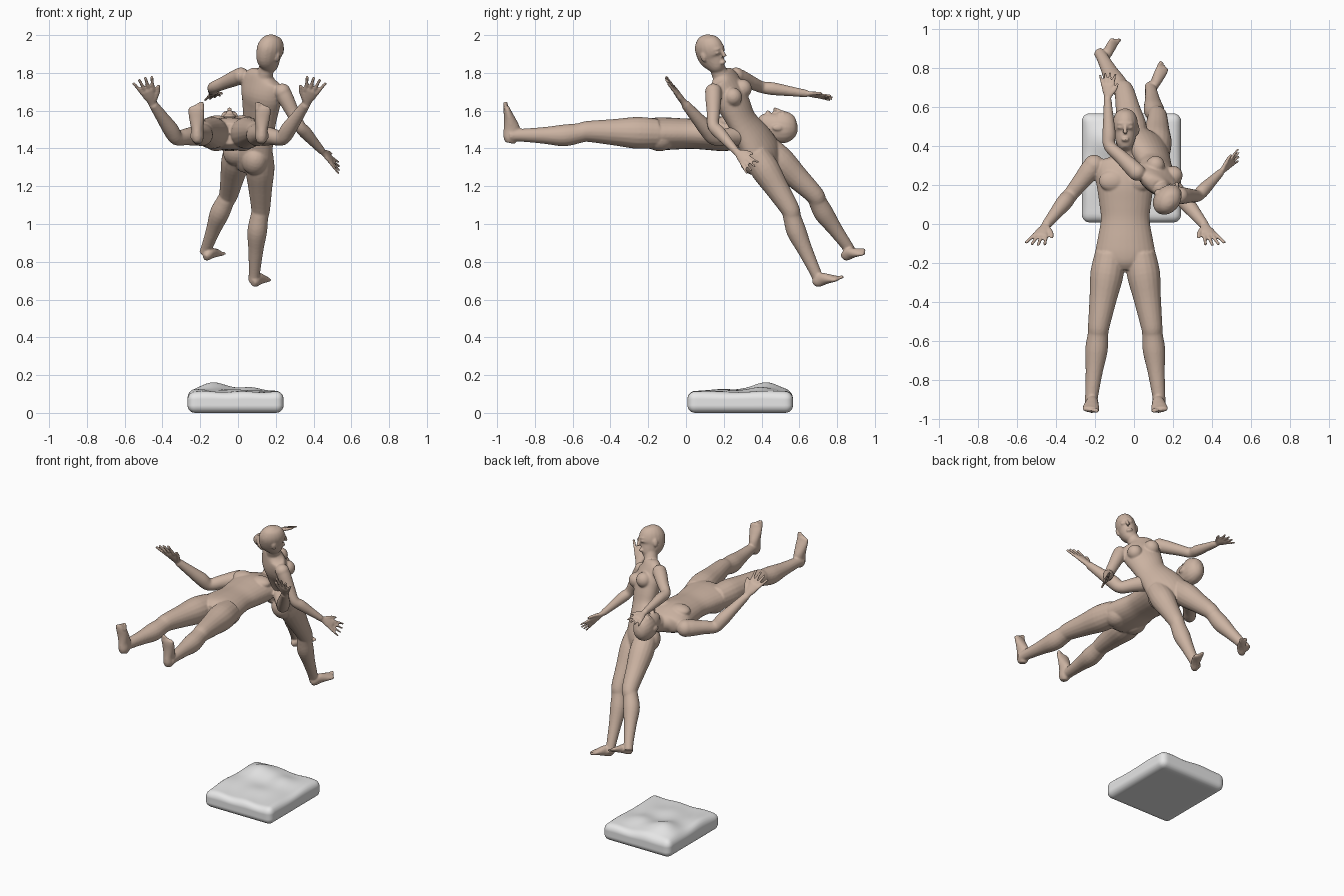
import bpy
import bmesh
import math
from mathutils import Vector, Matrix

default_cube = bpy.data.objects.get("Cube")
if default_cube:
    bpy.data.objects.remove(default_cube, do_unlink=True)


def vec(x, y, z):
    return Vector((x, y, z))


def make_material(name, colour):
    material = bpy.data.materials.new(name)
    material.use_nodes = True
    material.diffuse_color = (*colour, 1)
    material.node_tree.nodes["Principled BSDF"].inputs["Base Color"].default_value = (*colour, 1)
    return material


def make_object(name, bm, material):
    bmesh.ops.recalc_face_normals(bm, faces=bm.faces)
    for face in bm.faces:
        face.smooth = True
    mesh = bpy.data.meshes.new(name)
    bm.to_mesh(mesh)
    bm.free()
    mesh.materials.append(material)
    obj = bpy.data.objects.new(name, mesh)
    bpy.context.collection.objects.link(obj)
    return obj


def across(vector, axis):
    """Unit part of vector that is perpendicular to axis."""
    return (vector - axis * vector.dot(axis)).normalized()


def spline(p, q, r, s, t):
    return 0.5 * (2 * q + (r - p) * t + (2 * p - 5 * q + 4 * r - s) * t * t
                  + (3 * q - p - 3 * r + s) * t ** 3)


def loft(bm, sections, side, sides=18, steps=4):
    """Closed tube through (centre, half width, half depth) sections."""
    rows = [(*centre, a, b) for centre, a, b in sections]
    last = len(rows) - 1
    dense = []
    for i in range(last):
        near = [rows[max(i - 1, 0)], rows[i], rows[i + 1], rows[min(i + 2, last)]]
        for j in range(steps):
            dense.append([spline(*values, j / steps) for values in zip(*near)])
    dense.append(list(rows[-1]))
    rings = []
    for i, row in enumerate(dense):
        before, after = dense[max(i - 1, 0)], dense[min(i + 1, len(dense) - 1)]
        along = (Vector(after[:3]) - Vector(before[:3])).normalized()
        u = across(side, along)
        v = along.cross(u)
        a, b = max(row[3], 0.002), max(row[4], 0.002)
        ring = []
        for k in range(sides):
            angle = math.tau * k / sides
            ring.append(bm.verts.new(Vector(row[:3]) + u * a * math.cos(angle) + v * b * math.sin(angle)))
        rings.append(ring)
    for low, high in zip(rings, rings[1:]):
        for k in range(sides):
            n = (k + 1) % sides
            bm.faces.new((low[k], low[n], high[n], high[k]))
    bm.faces.new(rings[0])
    bm.faces.new(rings[-1])


def blob(bm, centre, size, axes):
    columns = Matrix(axes).transposed().to_4x4()
    matrix = Matrix.Translation(centre) @ columns @ Matrix.Diagonal((*size, 1))
    bmesh.ops.create_icosphere(bm, subdivisions=3, radius=1, matrix=matrix)


def ball(bm, centre, radius):
    blob(bm, centre, (radius,) * 3, Matrix.Identity(3))


def head(bm, centre, front, up, k):
    up = across(up, front)
    right = front.cross(up)
    axes = (right, front, up)

    def at(r, f, u):
        return centre + (right * r + front * f + up * u) * k

    # skull and jaw: height, forward shift, half width, half depth
    shape = [(-.1, .045, .018, .018), (-.085, .035, .036, .04), (-.06, .02, .047, .058),
             (-.02, 0, .058, .078), (.02, -.002, .063, .084), (.055, -.004, .058, .076),
             (.085, -.006, .04, .052), (.1, -.006, .012, .015)]
    loft(bm, [(at(0, f, u), a * k, b * k) for u, f, a, b in shape], right)
    # nose, lips, brow, eyes and ears
    loft(bm, [(at(0, .076, .02), .007 * k, .008 * k), (at(0, .086, -.005), .009 * k, .01 * k),
              (at(0, .09, -.024), .015 * k, .011 * k)], right)
    blob(bm, at(0, .073, -.053), (.02 * k, .012 * k, .011 * k), axes)
    blob(bm, at(0, .064, .026), (.042 * k, .02 * k, .009 * k), axes)
    for s in (-1, 1):
        blob(bm, at(s * .025, .066, .006), (.014 * k, .012 * k, .008 * k), axes)
        blob(bm, at(s * .063, -.005, -.005), (.008 * k, .016 * k, .026 * k), axes)


def hand(bm, wrist, tip, thumb, k):
    length = (tip - wrist).length
    along = (tip - wrist).normalized()
    side = across(thumb, along)

    def at(t, s):
        return wrist + along * length * t + side * s * k

    palm = [(-.1, .022, .018), (.12, .024, .016), (.33, .035, .015), (.52, .036, .012)]
    loft(bm, [(at(t, 0), a * k, b * k) for t, a, b in palm], side)
    for i in range(4):
        spread = i - 1.5
        end = 1 - 0.05 * abs(spread)
        loft(bm, [(at(.45, spread * .019), .01 * k, .01 * k),
                  (at(end, spread * .033), .008 * k, .008 * k)], side, 10)
    loft(bm, [(at(.12, .015), .014 * k, .013 * k), (at(.35, .048), .011 * k, .011 * k),
              (at(.56, .064), .008 * k, .008 * k)], along.cross(side), 10)


def arm(bm, shoulder, elbow, wrist, tip, thumb, k):
    upper = [(0, .05), (.2, .05), (.6, .042), (1, .037)]
    lower = [(.25, .04), (.6, .032), (1, .023)]
    sections = [(shoulder.lerp(elbow, t), r * k, r * k) for t, r in upper]
    sections += [(elbow.lerp(wrist, t), r * k, r * k) for t, r in lower]
    loft(bm, sections, thumb)
    ball(bm, shoulder, .052 * k)
    hand(bm, wrist, tip, thumb, k)


def foot(bm, heel, toe, shin, inner):
    along = (toe - heel).normalized()
    length = (toe - heel).length
    k = length / .22
    up = across(shin, along)
    side = along.cross(up)
    if side.dot(inner) < 0:
        side = -side

    def at(t, s, h):
        return heel + along * length * t + (side * s + up * h) * k

    shape = [(.02, .035, .02, .025), (.14, .04, .032, .04), (.35, .045, .033, .044),
             (.6, .032, .04, .03), (.78, .02, .043, .02), (.88, .016, .039, .014)]
    loft(bm, [(at(t, 0, h), a * k, b * k) for t, h, a, b in shape], side)
    for i in range(5):
        offset = .03 - .0155 * i
        radius = (.014 if i == 0 else .009) * k
        loft(bm, [(at(.8, offset, .016), radius, radius),
                  (at(1 - .03 * i, offset, .013), radius, radius * .8)], side, 10)


def leg(bm, hip, knee, ankle, heel, toe, inner, k):
    forward = (toe - heel).normalized()
    thigh = [(-.05, .074), (.25, .081), (.6, .067), (1, .053)]
    calf = [(.12, .05, .006), (.35, .055, .014), (.65, .042, .008), (1, .032, 0), (1.15, .03, 0)]
    sections = [(hip.lerp(knee, t), r * k, r * k) for t, r in thigh]
    sections += [(knee.lerp(ankle, t) - forward * back, r * k, r * k) for t, r, back in calf]
    loft(bm, sections, inner)
    foot(bm, heel, toe, knee - ankle, inner)


def finish_body(name, bm):
    # fuse the overlapping parts into one soft skin
    body = make_object(name, bm, skin)
    fuse = body.modifiers.new("fuse", 'REMESH')
    fuse.mode = 'VOXEL'
    fuse.voxel_size = .006
    fuse.use_smooth_shade = True
    soften = body.modifiers.new("soften", 'SMOOTH')
    soften.factor = .5
    soften.iterations = 4


skin = make_material("warm skin", (.6, .45, .36))
stone = make_material("pale grey", (.8, .8, .8))

# lying figure, on its back with feet to the front
bm = bmesh.new()
middle = -.045
torso = [(.385, .045, .047), (.345, .075, .055), (.32, .14, .065), (.26, .155, .085), (.19, .145, .092),
         (.1, .132, .085), (.02, .125, .08), (-.08, .142, .085), (-.15, .152, .086),
         (-.2, .125, .078), (-.235, .08, .055)]
loft(bm, [(vec(middle, y, 1.478), a, b) for y, a, b in torso], vec(1, 0, 0), 28)
loft(bm, [(vec(middle, .32, 1.48), .052, .05), (vec(middle, .39, 1.49), .048, .05),
          (vec(middle, .46, 1.5), .048, .05)], vec(1, 0, 0))
head(bm, vec(middle, .488, 1.515), vec(0, 0, 1), vec(0, 1, 0), 1.03)
for s in (-1, 1):
    def at(x, y, z):
        return vec(middle + s * x, y, z)
    blob(bm, at(.065, .22, 1.54), (.07, .055, .035), Matrix.Identity(3))
    blob(bm, at(.07, -.14, 1.46), (.075, .085, .075), Matrix.Identity(3))
    arm(bm, at(.16, .3, 1.47), at(.28, .15, 1.455), at(.405, -.005, 1.635),
        at(.465, -.11, 1.775), vec(-s, 0, .2), 1.05)
    leg(bm, at(.08, -.17, 1.48), at(.135, -.52, 1.49), at(.172, -.88, 1.47),
        at(.172, -.968, 1.425), at(.18, -.965, 1.645), vec(-s, 0, 0), 1.05)
finish_body("lying_figure", bm)

# leaning figure, chest turned to the back
bm = bmesh.new()
up = vec(.15, -.49, .86).normalized()
right = across(vec(.81, -.49, -.32), up)
front = up.cross(right)
axes = (right, front, up)
chest, hips = vec(.125, .225, 1.69), vec(.06, .4, 1.38)
torso = [(vec(.14, .185, 1.8), .05, .042), (vec(.128, .2, 1.765), .11, .055), (chest, .12, .075),
         (vec(.12, .26, 1.62), .108, .072), (vec(.11, .3, 1.54), .098, .066),
         (vec(.08, .36, 1.45), .122, .077), (hips, .132, .08), (vec(.052, .425, 1.32), .09, .065),
         (vec(.048, .44, 1.285), .05, .045)]
loft(bm, torso, right, 28)
loft(bm, [(vec(.135, .19, 1.77), .047, .045), (vec(.152, .165, 1.83), .04, .042),
          (vec(.165, .14, 1.89), .04, .045)], right)
head(bm, vec(.168, .13, 1.905), vec(.62, .78, .04).normalized(), vec(.2, -.2, .95), 1)
for s in (-1, 1):
    blob(bm, chest + right * s * .057 + front * .055 - up * .015, (.048, .05, .05), axes)
    blob(bm, hips + right * s * .062 - front * .035 - up * .01, (.07, .065, .08), axes)
arm(bm, vec(.015, .265, 1.785), vec(-.125, .4, 1.725), vec(-.135, .64, 1.69),
    vec(-.135, .78, 1.665), vec(1, 0, .3), .85)
arm(bm, vec(.235, .145, 1.7), vec(.325, .145, 1.52), vec(.445, .265, 1.385),
    vec(.54, .36, 1.29), vec(0, 1, 1), .85)
leg(bm, vec(0, .44, 1.39), vec(-.05, .68, 1.155), vec(-.162, .852, .885),
    vec(-.185, .845, .802), vec(-.09, .96, .85), right, .95)
leg(bm, vec(.115, .375, 1.36), vec(.12, .55, 1.08), vec(.087, .685, .745),
    vec(.075, .685, .66), vec(.16, .825, .705), -right, .95)
finish_body("leaning_figure", bm)

# rounded slab with a gently lumpy top
bm = bmesh.new()
bmesh.ops.create_cube(bm, size=2)
bmesh.ops.subdivide_edges(bm, edges=bm.edges, cuts=36, use_grid_fill=True)
half, rounding = vec(.254, .279, .056), .04
lumps = [(-.12, .43, .05, .07), (.08, .4, .022, .06), (-.2, .22, .014, .08), (.02, .2, .012, .06)]
for vert in bm.verts:
    p = Vector([c * h for c, h in zip(vert.co, half)])
    core = Vector([max(-h + rounding, min(h - rounding, c)) for c, h in zip(p, half)])
    p = core + (p - core).normalized() * rounding + vec(-.013, .287, half.z)
    lift = max(0, p.z / (2 * half.z))
    rise = sum(h * math.exp(-((p.x - x) ** 2 + (p.y - y) ** 2) / (2 * w * w)) for x, y, h, w in lumps)
    rise += .003 * math.sin(p.x * 31 + p.y * 17)
    p.z += rise * lift * lift
    vert.co = p
make_object("slab", bm, stone)
